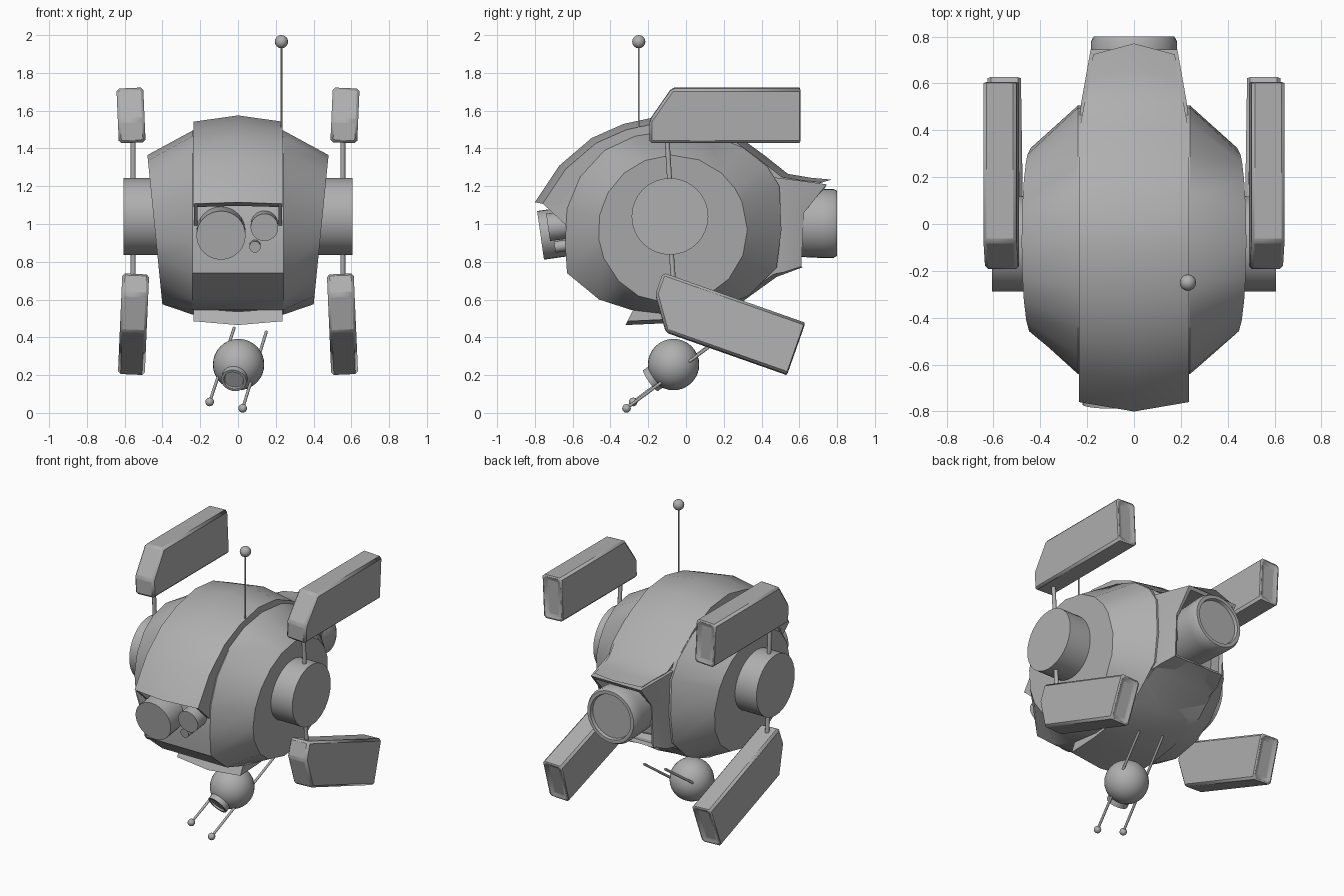
import bpy
import bmesh
import math
from mathutils import Vector, Matrix

cube = bpy.data.objects.get("Cube")
if cube:
    bpy.data.objects.remove(cube, do_unlink=True)

GREY = (0.43, 0.43, 0.43, 1)
grey = bpy.data.materials.new("plain_grey")
grey.use_nodes = True
grey.diffuse_color = GREY
grey.node_tree.nodes["Principled BSDF"].inputs["Base Color"].default_value = GREY

parts = []
CORE = Vector((0, -0.07, 0.97))


def finish(name, bm):
    bmesh.ops.recalc_face_normals(bm, faces=bm.faces)
    mesh = bpy.data.meshes.new(name)
    bm.to_mesh(mesh)
    bm.free()
    mesh.materials.append(grey)
    obj = bpy.data.objects.new(name, mesh)
    bpy.context.scene.collection.objects.link(obj)
    parts.append(obj)
    return obj


def loft_mesh(rings, caps=True):
    bm = bmesh.new()
    loops = [[bm.verts.new(p) for p in ring] for ring in rings]
    n = len(loops[0])
    for a, b in zip(loops, loops[1:]):
        for i in range(n):
            j = (i + 1) % n
            bm.faces.new((a[i], a[j], b[j], b[i]))
    if caps:
        bm.faces.new(loops[0])
        bm.faces.new(loops[-1])
    return bm


def lathe(name, start, axis, profile, segments=32):
    """Turned part: profile is (distance along axis, radius)."""
    turn = Vector(axis).to_track_quat("Z", "Y")
    angles = [math.tau * i / segments for i in range(segments)]
    rings = [[Vector(start) + turn @ Vector((r * math.cos(a), r * math.sin(a), d))
              for a in angles] for d, r in profile]
    return finish(name, loft_mesh(rings))


def rod(name, a, b, radius):
    span = Vector(b) - Vector(a)
    return lathe(name, a, span, [(0, radius), (span.length, radius)], 12)


def ball(name, centre, radius, segments=16):
    bm = bmesh.new()
    bmesh.ops.create_uvsphere(bm, u_segments=segments, v_segments=segments // 2, radius=radius,
                              matrix=Matrix.Translation(centre))
    return finish(name, bm)


# Body shell: faceted loop narrowing to a tilted flat disc on each side
outline = [(-.63, .74), (-.64, .9), (-.63, 1.08), (-.56, 1.25), (-.43, 1.39), (-.27, 1.465),
           (-.08, 1.495), (.12, 1.475), (.3, 1.405), (.43, 1.305), (.495, 1.2), (.505, .97),
           (.48, .77), (.33, .62), (.14, .54), (-.08, .52), (-.29, .545), (-.46, .6)]


def side_disc(side):
    ring = []
    for y, z in outline:
        p = CORE + (Vector((0, y, z)) - CORE).normalized() * 0.395
        p.x = side * (0.44 + 0.1 * (p.z - CORE.z))
        ring.append(p)
    return ring


shell_rings = [side_disc(-1)]
for x in (-0.24, 0.24):
    shell_rings.append([Vector((x, y, z)) for y, z in outline])
shell_rings.append(side_disc(1))
finish("body_shell", loft_mesh(shell_rings))


# Raised centre bands, crowned along the middle
def band(name, profile, edge_scale, thickness):
    rings = []
    for side in (-1, 0, 1):
        outer = []
        for y, z in profile:
            scale = edge_scale if side else 1
            p = CORE + (Vector((0, y, z)) - CORE) * scale
            half = 0.235 - 0.06 * min(1, max(0, (y - 0.45) / 0.25))
            p.x = side * half
            outer.append(p)
        inner = [Vector((p.x, *(CORE + (p - CORE) * thickness).yz)) for p in outer]
        rings.append(outer + inner[::-1])
    return finish(name, loft_mesh(rings))


band("top_band", [(-.8, 1.115), (-.67, 1.31), (-.5, 1.455), (-.33, 1.53), (-.12, 1.575),
                  (.08, 1.555), (.27, 1.47), (.42, 1.36), (.54, 1.265), (.66, 1.245),
                  (.77, 1.235)], 0.945, 0.87)
band("bottom_band", [(-.32, .465), (-.1, .475), (.1, .505), (.3, .59), (.48, .72),
                     (.62, .772)], 0.96, 0.86)

# Cheeks closing the sides of the visor
for label, s in (("left", 1), ("right", -1)):
    finish(label + "_visor_cheek", loft_mesh([
        [Vector((s * x, y, z)) for y, z in ((-.755, 1.105), (-.56, 1.28), (-.6, .96))]
        for x in (.215, .234)]))


# Tail hood: hollow notched box round the exhaust
def hood_ring(half_width, top, middle, bottom):
    right = [(half_width, *top), (half_width, *middle), (half_width, *bottom)]
    left = [(-x, y, z) for x, y, z in reversed(right)]
    return [Vector(p) for p in right + left]


finish("tail_hood", loft_mesh([
    hood_ring(0.235, (.44, 1.25), (.44, 1.05), (.44, .73)),
    hood_ring(0.225, (.52, 1.24), (.52, 1.05), (.52, .745)),
    hood_ring(0.185, (.745, 1.21), (.625, 1.06), (.61, .775)),
    hood_ring(0.165, (.735, 1.19), (.615, 1.06), (.60, .795)),
    hood_ring(0.2, (.47, 1.2), (.47, 1.05), (.47, .775))], caps=False))

lathe("exhaust", (0, .45, 1.003), (0, 1, 0),
      [(0, .17), (.27, .183), (.33, .183), (.35, .172), (.35, .15), (.33, .145)])

# Face lenses, tipped slightly downward
look = Vector((0, -0.99, -0.14))
for name, x, y, z, r, depth in (("large_lens", -.09, -.77, .94, .13, .17),
                                ("medium_lens", .14, -.73, .982, .073, .13),
                                ("small_lens", .09, -.695, .878, .03, .08)):
    front = Vector((x, y, z))
    lathe(name, front - look * depth, look, [(0, r), (depth, r)])


# Side pods with a chamfered nose and a recessed rear end
def pod(name, x, y, z, flip, pitch, lean):
    profile = [(0, 0), (-.808, 0), (-.808, .12), (-.69, .29), (0, .29)]
    bm = loft_mesh([[Vector((w, py, pz * flip)) for py, pz in profile] for w in (-.071, .071)])
    bmesh.ops.recalc_face_normals(bm, faces=bm.faces)
    rear = max(bm.faces, key=lambda f: f.calc_center_median().y)
    bmesh.ops.inset_region(bm, faces=[rear], thickness=0.03, depth=-0.02)
    obj = finish(name, bm)
    obj.location = (x, y, z)
    obj.rotation_euler = (math.radians(pitch), math.radians(lean), 0)
    bevel = obj.modifiers.new("soft_edges", "BEVEL")
    bevel.width = 0.014
    bevel.segments = 1
    bevel.limit_method = "ANGLE"


for label, s in (("left", 1), ("right", -1)):
    lathe(label + "_hub", (s * .38, -.085, 1.04), (s, 0, 0), [(0, .203), (.225, .203)])
    rod(label + "_upper_strut", (s * .555, -.085, 1.2), (s * .555, -.1, 1.45), .013)
    rod(label + "_lower_strut", (s * .555, -.08, .88), (s * .555, -.065, .68), .013)
    pod(label + "_upper_pod", s * .56, .615, 1.43, 1, 0, s * 2.5)
    pod(label + "_lower_pod", s * .553, .64, .472, -1, -19.4, s * -2.5)

# Antenna
rod("antenna_mast", (.23, -.25, 1.4), (.23, -.25, 1.95), .005)
ball("antenna_tip", (.23, -.25, 1.965), .035)

# Hanging probe with two long feelers
probe = Vector((0.003, -.066, .256))
ball("probe_body", probe, .136, 32)
lathe("probe_snout", probe, (-.17, -.8, -.56),
      [(.08, .068), (.15, .068), (.15, .054), (.14, .05)], 24)
for label, tip, end in (("right", (-.15, -.28, .058), (-.02, .25, .45)),
                        ("left", (.025, -.315, .024), (.15, .23, .43))):
    rod(label + "_feeler", tip, end, .008)
    ball(label + "_feeler_tip", tip, .023)

# Smooth curved parts, keep hard edges
bpy.ops.object.select_all(action="DESELECT")
for obj in parts:
    obj.select_set(True)
bpy.context.view_layer.objects.active = parts[0]
bpy.ops.object.shade_smooth_by_angle(angle=math.radians(32))
